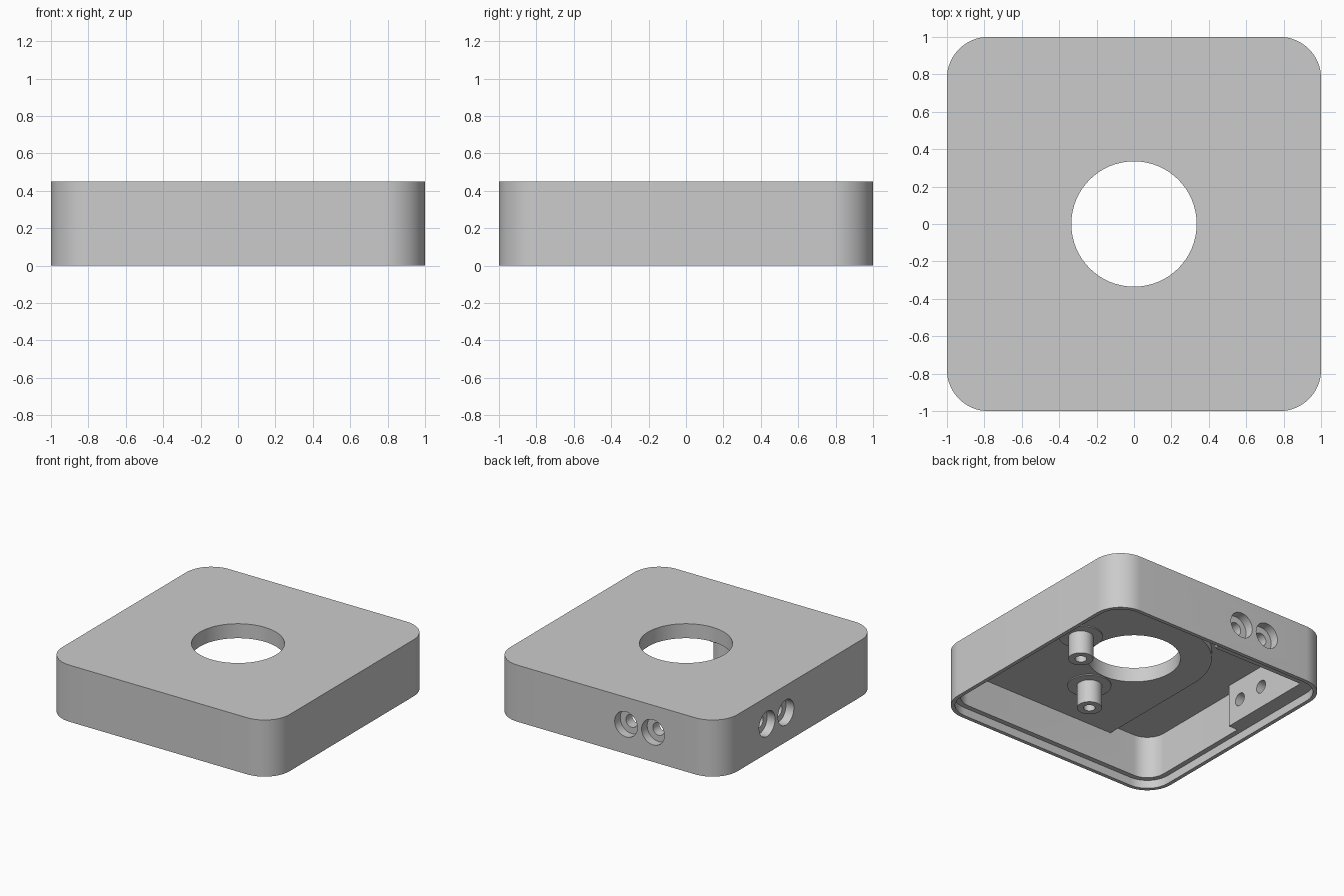
import bpy, bmesh, math
from mathutils import Vector, Matrix

if "Cube" in bpy.data.objects:
    bpy.data.objects.remove(bpy.data.objects["Cube"], do_unlink=True)

grey = bpy.data.materials.new("plain grey")
grey.use_nodes = True
grey.diffuse_color = (0.6, 0.6, 0.6, 1)
grey.node_tree.nodes["Principled BSDF"].inputs["Base Color"].default_value = (0.6, 0.6, 0.6, 1)

HEIGHT = 0.45
LEDGE = 0.065      # depth of the lid recess
CEILING = 0.40     # underside of the thin top
PLATE = 0.335      # underside of the thickened top
POST_TIP = 0.145
HOLE_Z = 0.235


def finish(name, bm):
    bmesh.ops.recalc_face_normals(bm, faces=bm.faces)
    mesh = bpy.data.meshes.new(name)
    bm.to_mesh(mesh)
    bm.free()
    mesh.materials.append(grey)
    obj = bpy.data.objects.new(name, mesh)
    bpy.context.collection.objects.link(obj)
    return obj


def prism(name, corners, z0, z1, steps=16):
    """Extrude an outline of (x, y, corner radius), rounding each right-angled corner."""
    pts = []
    for i, (x, y, r) in enumerate(corners):
        p = Vector((x, y))
        if r == 0:
            pts.append(p)
            continue
        a = (Vector(corners[i - 1][:2]) - p).normalized()
        b = (Vector(corners[(i + 1) % len(corners)][:2]) - p).normalized()
        for k in range(steps + 1):
            t = math.pi / 2 * k / steps
            pts.append(p + r * (a + b) - r * (b * math.cos(t) + a * math.sin(t)))
    bm = bmesh.new()
    face = bm.faces.new([bm.verts.new((p.x, p.y, z0)) for p in pts])
    new = bmesh.ops.extrude_face_region(bm, geom=[face])["geom"]
    top = [v for v in new if isinstance(v, bmesh.types.BMVert)]
    bmesh.ops.translate(bm, verts=top, vec=(0, 0, z1 - z0))
    return finish(name, bm)


def rounded_square(name, inset, z0, z1):
    h, r = 1 - inset, 0.22 - inset
    return prism(name, [(-h, -h, r), (h, -h, r), (h, h, r), (-h, h, r)], z0, z1)


def cylinder(name, start, end, radius, sides=48):
    start, end = Vector(start), Vector(end)
    axis = end - start
    turn = axis.to_track_quat('Z', 'Y').to_matrix().to_4x4()
    bm = bmesh.new()
    bmesh.ops.create_cone(bm, cap_ends=True, segments=sides, radius1=radius, radius2=radius,
                          depth=axis.length,
                          matrix=Matrix.Translation((start + end) / 2) @ turn)
    return finish(name, bm)


def combine(obj, tool, operation):
    tool.hide_render = True
    mod = obj.modifiers.new("combine", 'BOOLEAN')
    mod.operation = operation
    mod.solver = 'EXACT'
    mod.object = tool
    bpy.context.view_layer.objects.active = obj
    bpy.ops.object.modifier_apply(modifier=mod.name)
    bpy.data.objects.remove(tool, do_unlink=True)


# Hollow case, open underneath
case = rounded_square("case", 0, 0, HEIGHT)
combine(case, rounded_square("cavity_cutter", 0.07, -0.1, CEILING), 'DIFFERENCE')

# Thickened top around the hole and posts, with one large rounded corner
plate = prism("plate", [(-0.56, -0.95, 0), (0.95, -0.95, 0.17), (0.95, 0.56, 0),
                        (-0.56, 0.56, 0.56)], PLATE, 0.42, 32)
combine(case, plate, 'UNION')

# L-shaped screw block in the back corner
block = prism("screw_block", [(-0.95, 0.05, 0), (-0.85, 0.05, 0), (-0.85, 0.85, 0),
                              (-0.05, 0.85, 0), (-0.05, 0.95, 0), (-0.95, 0.95, 0.17)],
              0.03, 0.42)
combine(case, block, 'UNION')

# Lid recess and the large centre hole
combine(case, rounded_square("recess_cutter", 0.03, -0.1, LEDGE), 'DIFFERENCE')
combine(case, cylinder("centre_cutter", (0, 0, 0.2), (0, 0, 0.6), 0.335, 96), 'DIFFERENCE')

# Counterbored screw holes through the back and side walls
for along in (0.173, 0.41):
    for direction in (Vector((0, 1, 0)), Vector((-1, 0, 0))):
        base = Vector((-along, 0, HOLE_Z)) if direction.y else Vector((0, along, HOLE_Z))
        for inner, radius in ((0.75, 0.05), (0.93, 0.1)):
            cutter = cylinder("screw_cutter", base + direction * inner,
                              base + direction * 1.1, radius)
            combine(case, cutter, 'DIFFERENCE')

# Hollow mounting posts on thin round pads
parts = [case]
for name, x, y in (("left_post", 0.5, 0), ("front_post", 0, -0.5)):
    post = cylinder(name, (x, y, POST_TIP), (x, y, PLATE + 0.02), 0.09)
    combine(post, cylinder("pad", (x, y, PLATE - 0.008), (x, y, PLATE + 0.02), 0.158), 'UNION')
    combine(post, cylinder("bore_cutter", (x, y, 0), (x, y, PLATE - 0.02), 0.042), 'DIFFERENCE')
    parts.append(post)

# Smooth the curves, keep the edges sharp
bpy.ops.object.select_all(action='DESELECT')
for obj in parts:
    obj.select_set(True)
bpy.context.view_layer.objects.active = case
bpy.ops.object.shade_smooth_by_angle(angle=math.radians(30))
